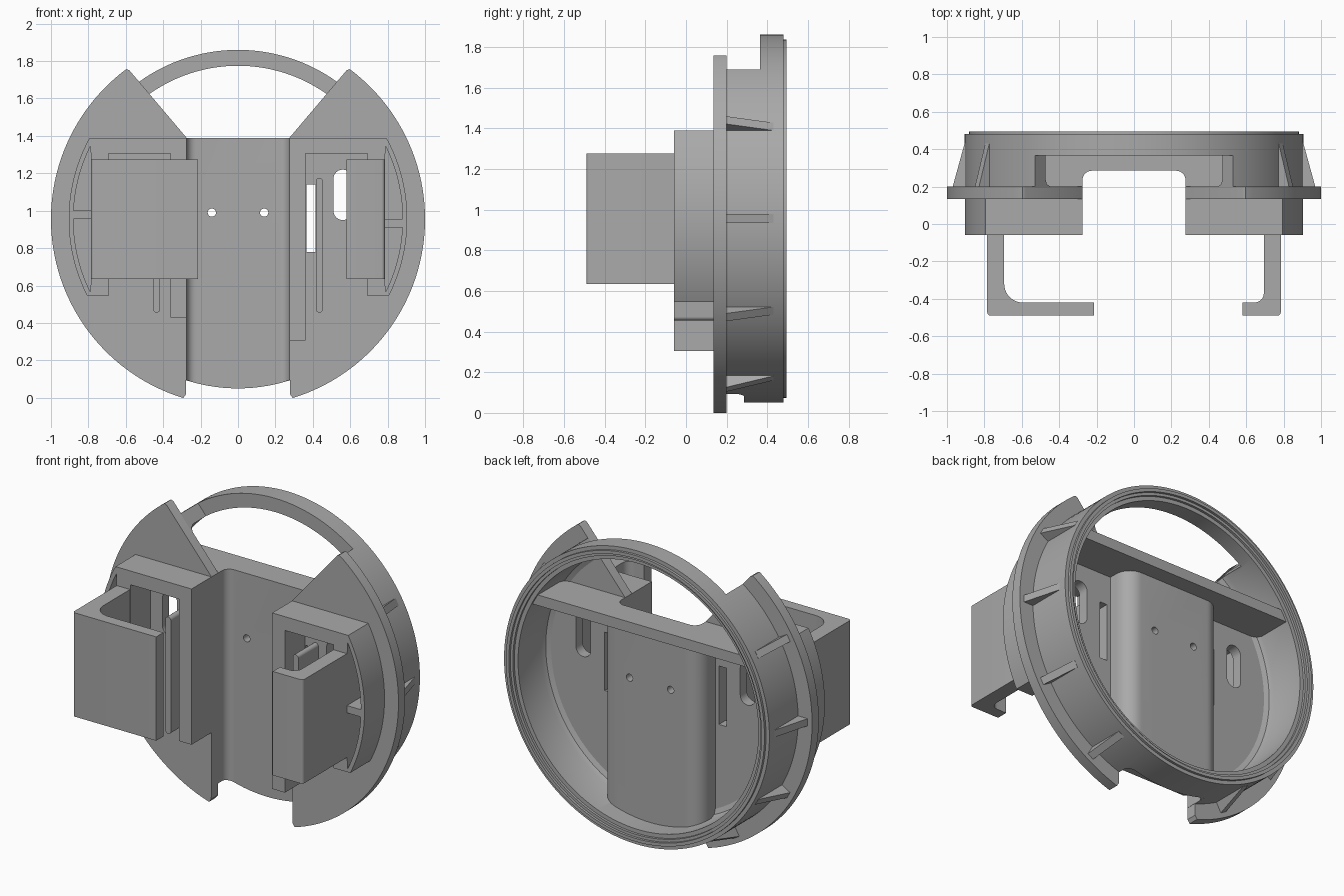
import bpy, bmesh
from math import sin, cos, pi, radians
from mathutils import Vector, Matrix

old = bpy.data.objects.get("Cube")
if old:
    bpy.data.objects.remove(old, do_unlink=True)

ZC = 0.955          # height of the ring axis
RING = 0.905        # outer radius of the ring
grey = bpy.data.materials.new("plain_grey")
grey.use_nodes = True
COLOUR = (0.4, 0.4, 0.4, 1)
grey.diffuse_color = COLOUR
grey.node_tree.nodes["Principled BSDF"].inputs["Base Color"].default_value = COLOUR


def finish(name, bm):
    bmesh.ops.recalc_face_normals(bm, faces=bm.faces)
    mesh = bpy.data.meshes.new(name)
    bm.to_mesh(mesh)
    bm.free()
    mesh.materials.append(grey)
    ob = bpy.data.objects.new(name, mesh)
    bpy.context.collection.objects.link(ob)
    return ob


def prism(name, pts, a, b, axis="y"):
    """Extrude a flat outline along y (outline in x, z) or z (outline in x, y)."""
    bm = bmesh.new()
    place = (lambda p: (p[0], a, p[1])) if axis == "y" else (lambda p: (p[0], p[1], a))
    face = bm.faces.new([bm.verts.new(place(p)) for p in pts])
    ext = bmesh.ops.extrude_face_region(bm, geom=[face])
    move = Vector((0, b - a, 0) if axis == "y" else (0, 0, b - a))
    bmesh.ops.translate(bm, vec=move, verts=[v for v in ext["geom"] if isinstance(v, bmesh.types.BMVert)])
    return finish(name, bm)


def arc(cx, cy, r, start, end, n):
    steps = [radians(start + (end - start) * i / n) for i in range(n + 1)]
    return [(cx + r * cos(t), cy + r * sin(t)) for t in steps]


def rect(x0, x1, z0, z1):
    return [(x0, z0), (x1, z0), (x1, z1), (x0, z1)]


def slot(x0, x1, z0, z1):
    c, r = (x0 + x1) / 2, (x1 - x0) / 2
    return arc(c, z1 - r, r, 0, 180, 12) + arc(c, z0 + r, r, 180, 360, 12)


def flip(pts, s):
    return [(s * x, z) for x, z in pts]


def carve(ob, cutters, operation="DIFFERENCE"):
    """Apply boolean cutters and remove them."""
    bpy.context.view_layer.objects.active = ob
    for c in cutters:
        c.hide_render = True
        mod = ob.modifiers.new("cut", "BOOLEAN")
        mod.operation, mod.solver, mod.object = operation, "EXACT", c
        bpy.ops.object.modifier_apply(modifier=mod.name)
        bpy.data.objects.remove(c, do_unlink=True)
    return ob


def disc_cutter(r):
    return prism("disc_cutter", arc(0, ZC, r, 0, 358, 179), -1, 1)


# Ring: lathed wall with a stepped back lip
profile = [(0.78, 0.195), (RING, 0.195), (RING, 0.48), (0.882, 0.48), (0.882, 0.495),
           (0.862, 0.495), (0.862, 0.48), (0.845, 0.48), (0.845, 0.465), (0.82, 0.465),
           (0.82, 0.24), (0.808, 0.212), (0.78, 0.2)]
bm = bmesh.new()
verts = [bm.verts.new((r, y, ZC)) for r, y in profile]
edges = [bm.edges.new((verts[i - 1], verts[i])) for i in range(len(verts))]
bmesh.ops.spin(bm, geom=verts + edges, cent=(0, 0, ZC), axis=(0, 1, 0),
               angle=2 * pi, steps=144, use_duplicate=False)
bmesh.ops.remove_doubles(bm, verts=bm.verts, dist=0.0001)
ring = finish("ring", bm)
top_notch = [(-0.275, 1.39), (0.275, 1.39), (0.8, 2.01), (-0.8, 2.01)]
carve(ring, [prism("top_notch", top_notch, 0, 0.365),
             prism("channel_notch", rect(-0.275, 0.275, -0.1, 1.4), 0, 0.286)])

# Central channel: U section with rounded corners, trimmed to the ring
half = ([(0.275, 0.136), (0.275, 0.235)] + arc(0.225, 0.235, 0.05, 0, 90, 8))
outer = [(0.34, 0.136), (0.34, 0.25)] + arc(0.24, 0.25, 0.1, 0, 90, 10)
section = (outer + [(-x, y) for x, y in reversed(outer)]
           + [(-x, y) for x, y in half] + half[::-1])
channel = prism("channel", section, 0, 1.39, "z")
carve(channel, [disc_cutter(0.904)], "INTERSECT")
holes = [prism("screw_hole", arc(s * 0.14, 0.99, 0.022, 0, 345, 23), 0, 0.6) for s in (-1, 1)]
carve(channel, holes)

# Shelf across the bowl, notched around the channel
shelf_half = [(0.9, 0.45), (0.9, 0.19), (0.275, 0.19)] + half[1:]
shelf = prism("shelf", shelf_half + [(-x, y) for x, y in reversed(shelf_half)], 1.325, 1.39, "z")
carve(shelf, [disc_cutter(0.83)], "INTERSECT")

for s, side in ((-1, "right"), (1, "left")):
    # Flange wing with its through slots
    wing = [(0.275, 1.39), (0.58, 1.75), (0.595, 1.757)] + arc(0, ZC, 1, 52.5, -73, 70) + [(0.277, 0.02)]
    flange = prism(side + "_flange", flip(wing, s), 0.135, 0.2)
    carve(flange, [prism("narrow_slot", flip(rect(0.365, 0.415, 0.78, 1.14), s), 0, 0.4),
                   prism("oval_slot", flip(slot(0.51, 0.61, 0.95, 1.22), s), 0, 0.4)])

    # Mount frame: inner leg, top bar and curved outer leg
    low = 0.305 if s > 0 else 0.43
    frame = ([(0.275, low), (0.362, low), (0.362, 1.305), (0.692, 1.305), (0.692, 0.545)]
             + arc(0, ZC, RING, -26.9, 28.7, 30) + [(0.275, 1.39)])
    mount = prism(side + "_mount", flip(frame, s), -0.06, 0.136)

    # Crescent pockets either side of a small web
    web = (0.91, 0.955) if s > 0 else (0.957, 1.0)
    lo = (web[0] - ZC) / 0.88 * 180 / pi
    hi = (web[1] - ZC) / 0.88 * 180 / pi
    pockets = [arc(0, ZC, 0.88, -26.5, lo, 16) + [(0.785, web[0])],
               arc(0, ZC, 0.88, hi, 26.5, 16) + [(0.785, web[1])]]
    carve(mount, [prism("pocket", flip(p, s), -0.2, 0.134) for p in pockets])

    # Thin upright fin beside the narrow slot
    prism(side + "_fin", flip(slot(0.416, 0.454, 0.455, 1.175), s), -0.06, 0.14)

    # Hooked clip: arm and front plate with a filleted inner corner
    tip, r = (0.58, 0.05) if s > 0 else (0.215, 0.1)
    hook = ([(0.694, -0.05)] + arc(0.694 - r, -0.42 + r, r, 0, -90, 10)
            + [(tip, -0.42), (tip, -0.49)]
            + arc(0.767, -0.472, 0.018, -90, 0, 5) + [(0.785, -0.05)])
    prism(side + "_hook", flip(hook, s), 0.635, 1.275, "z")

    # Tapered gussets between flange and ring
    for i, angle in enumerate((30, 0, -30, -60)):
        gusset = prism(side + "_gusset_%d" % (i + 1),
                       [(0.88, 0.19), (0.972, 0.19), (0.906, 0.43), (0.88, 0.43)],
                       -0.022, 0.022, "z")
        turn = angle if s > 0 else 180 - angle
        gusset.data.transform(Matrix.Translation((0, 0, ZC)) @ Matrix.Rotation(-radians(turn), 4, "Y"))

# Smooth round surfaces, keep hard edges
bpy.ops.object.select_all(action="DESELECT")
for ob in bpy.context.collection.objects:
    if ob.type == "MESH" and grey.name in ob.data.materials:
        ob.select_set(True)
        bpy.context.view_layer.objects.active = ob
bpy.ops.object.shade_smooth_by_angle(angle=radians(30))
